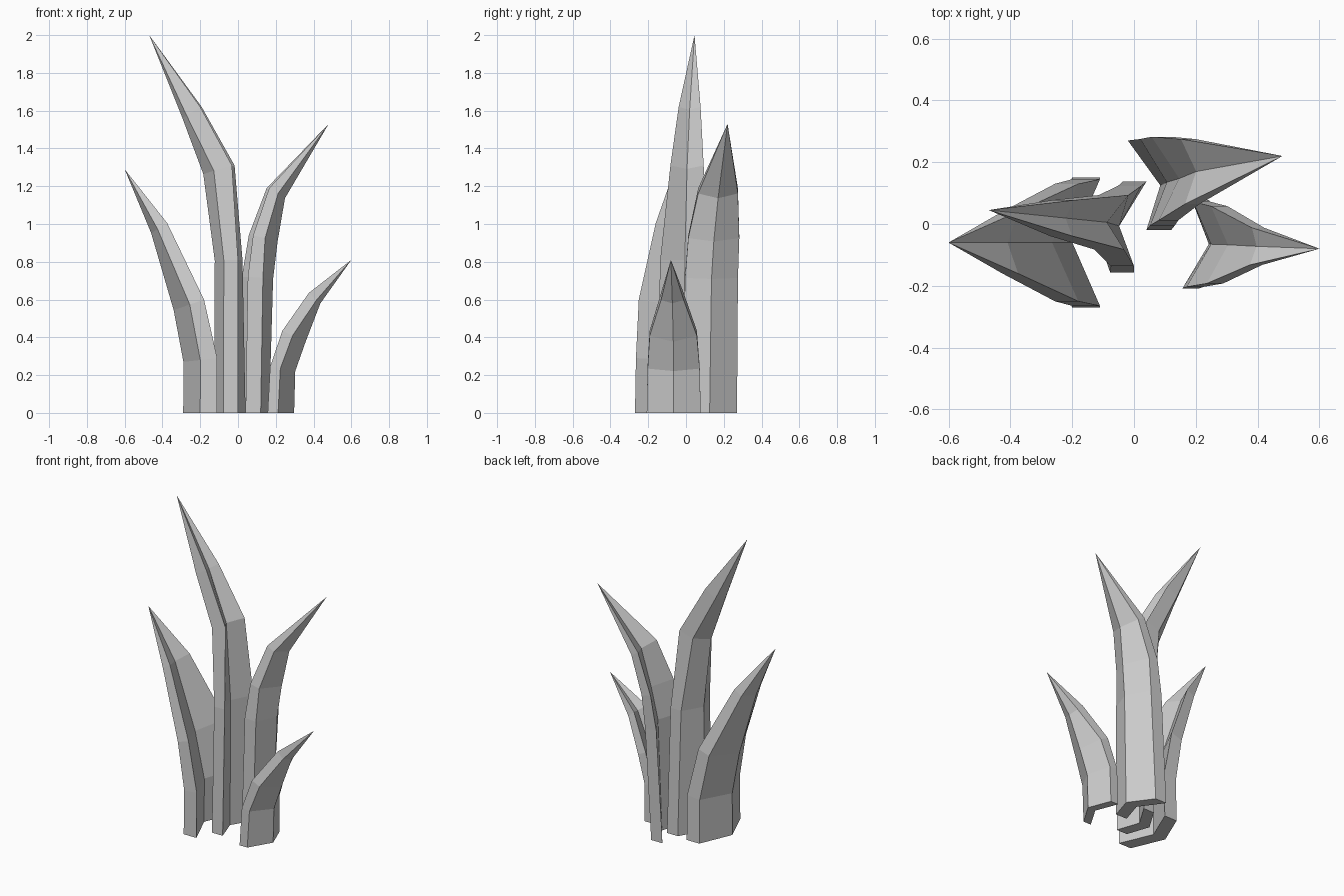
import bpy, bmesh
from mathutils import Vector

if "Cube" in bpy.data.objects:
    bpy.data.objects.remove(bpy.data.objects["Cube"])


def blade(name, side, levels, tip, y_base, skew):
    """Pointed leaf with a chevron section.
    side: lean direction in x; each level: rim x, rim z, half width, thickness, fold depth."""
    bm = bmesh.new()
    tip = Vector(tip)
    points = [Vector((l[0], 0, l[1])) for l in levels] + [Vector((tip.x, 0, tip.z))]
    rings = []
    for i, (x, z, w, thick, depth) in enumerate(levels):
        # outward normal of the bent spine
        if i == 0:
            n = Vector((side, 0, 0))
        else:
            t = (points[i] - points[i - 1]).normalized() + (points[i + 1] - points[i]).normalized()
            n = Vector((t.z, 0, -t.x)).normalized() * side
        yc = y_base + (tip.y - y_base) * (z / tip.z) ** 3
        twist = skew * (1 - z / tip.z)
        front = Vector((x, yc - w, z))
        back = Vector((x + twist, yc + w, z))
        fold = Vector((x + twist / 2, yc, z)) + n * depth
        ring = [front, fold, back, back + n * thick, fold + n * thick, front + n * thick]
        rings.append([bm.verts.new(p) for p in ring])
    # sides, pointed end and flat base
    for a, b in zip(rings, rings[1:]):
        for k in range(6):
            j = (k + 1) % 6
            bm.faces.new((a[k], a[j], b[j], b[k]))
    end = bm.verts.new(tip)
    for k in range(6):
        bm.faces.new((rings[-1][k], rings[-1][(k + 1) % 6], end))
    base = rings[0]
    bm.faces.new((base[0], base[1], base[4], base[5]))
    bm.faces.new((base[1], base[2], base[3], base[4]))
    bmesh.ops.recalc_face_normals(bm, faces=bm.faces)
    mesh = bpy.data.meshes.new(name)
    bm.to_mesh(mesh)
    bm.free()
    obj = bpy.data.objects.new(name, mesh)
    bpy.context.collection.objects.link(obj)


# Wide blade leaning left
blade("left_blade", -1, [
    (-0.11, 0, 0.21, 0.09, 0.09),
    (-0.11, 0.29, 0.205, 0.09, 0.09),
    (-0.18, 0.60, 0.19, 0.08, 0.09),
    (-0.375, 1.005, 0.10, 0.06, 0.04),
], (-0.60, -0.06, 1.29), -0.06, 0.0)

# Tallest blade in the middle
blade("tall_blade", -1, [
    (0.0, 0, 0.147, 0.077, 0.07),
    (0.0, 0.81, 0.13, 0.075, 0.06),
    (-0.032, 1.31, 0.088, 0.10, 0.065),
    (-0.20, 1.62, 0.058, 0.085, 0.03),
], (-0.47, 0.045, 2.0), -0.01, 0.04)

# Back blade leaning right
blade("back_blade", 1, [
    (0.04, 0, 0.145, 0.08, 0.075),
    (0.052, 0.72, 0.14, 0.08, 0.07),
    (0.08, 0.94, 0.135, 0.065, 0.08),
    (0.165, 1.19, 0.105, 0.055, 0.05),
], (0.48, 0.22, 1.53), 0.125, -0.06)

# Short blade leaning right
blade("short_blade", 1, [
    (0.157, 0, 0.143, 0.055, 0.07),
    (0.17, 0.245, 0.138, 0.055, 0.07),
    (0.235, 0.435, 0.125, 0.06, 0.07),
    (0.375, 0.635, 0.06, 0.055, 0.025),
], (0.60, -0.08, 0.81), -0.065, 0.03)
